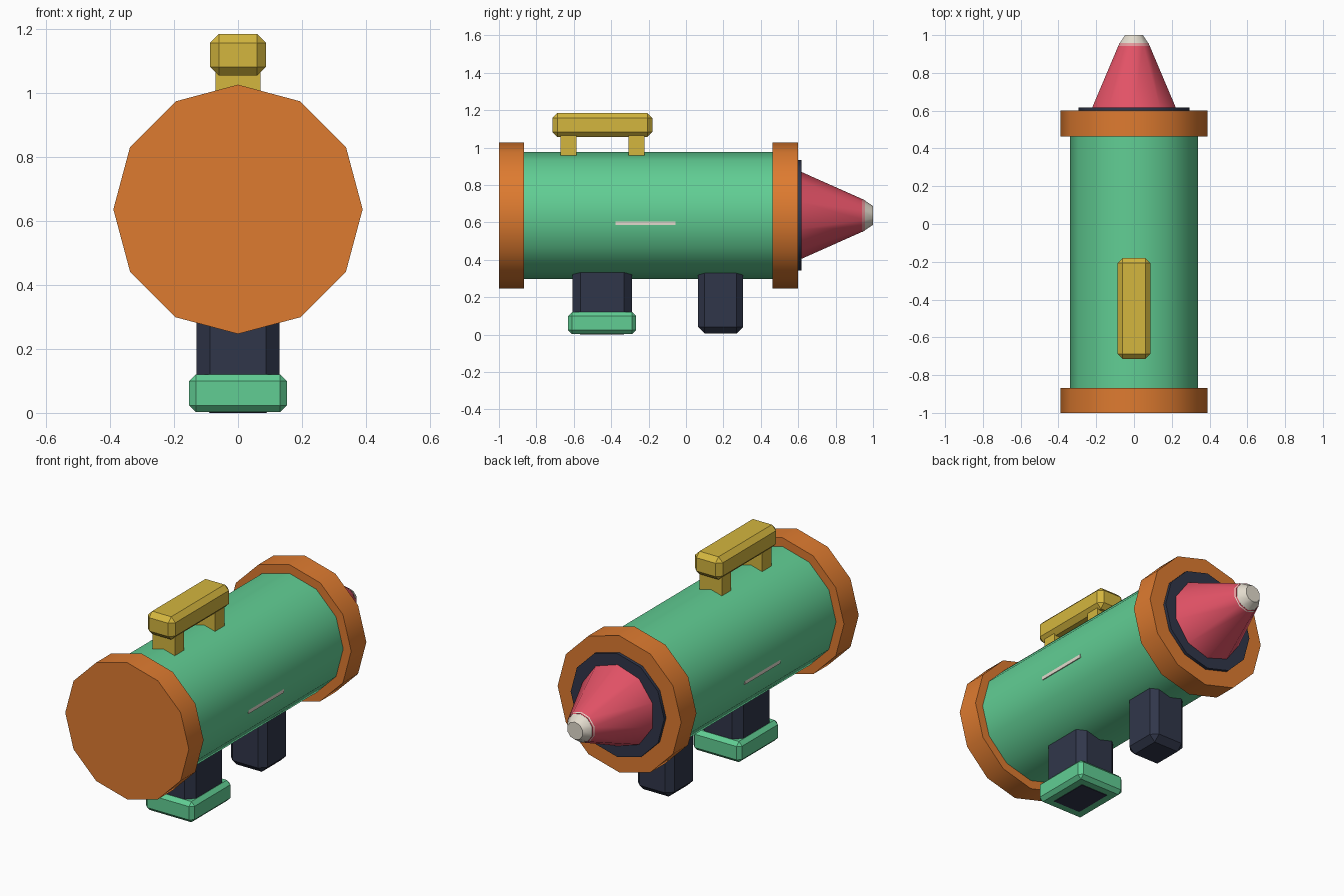
import bpy
import bmesh
from math import sin, cos, pi, radians

if "Cube" in bpy.data.objects:
    bpy.data.objects.remove(bpy.data.objects["Cube"], do_unlink=True)

AXIS_Z = 0.637  # height of the barrel's centre line


def material(name, r, g, b):
    """Make a flat material from 0-255 display values."""
    lin = [((c / 255 + 0.055) / 1.055) ** 2.4 for c in (r, g, b)] + [1.0]
    mat = bpy.data.materials.new(name)
    mat.use_nodes = True
    mat.diffuse_color = lin
    mat.node_tree.nodes["Principled BSDF"].inputs["Base Color"].default_value = lin
    return mat


orange = material("orange", 222, 123, 48)
green = material("green", 97, 206, 148)
red = material("coral red", 226, 82, 102)
navy = material("dark navy", 48, 54, 74)
yellow = material("mustard yellow", 212, 182, 62)
cream = material("off white", 226, 219, 205)


def finish(bm, name, mat):
    bmesh.ops.recalc_face_normals(bm, faces=bm.faces)
    mesh = bpy.data.meshes.new(name)
    bm.to_mesh(mesh)
    bm.free()
    mesh.materials.append(mat)
    obj = bpy.data.objects.new(name, mesh)
    bpy.context.collection.objects.link(obj)
    return obj


def barrel(name, mat, y0, y1, r0, r1, sides=12):
    """Closed tapered prism along y with a corner pointing up."""
    bm = bmesh.new()
    rings = []
    for y, r in ((y0, r0), (y1, r1)):
        angles = [2 * pi * i / sides for i in range(sides)]
        rings.append([bm.verts.new((r * sin(a), y, AXIS_Z + r * cos(a))) for a in angles])
    for ring in rings:
        bm.faces.new(ring)
    a, b = rings
    for i in range(sides):
        j = (i + 1) % sides
        bm.faces.new((a[i], a[j], b[j], b[i]))
    obj = finish(bm, name, mat)
    bpy.ops.object.select_all(action="DESELECT")
    bpy.context.view_layer.objects.active = obj
    obj.select_set(True)
    bpy.ops.object.shade_smooth_by_angle(angle=radians(40))


def block(name, mat, half_x, y0, y1, z0, z1, chamfer=0.0):
    """Box centred on x, with optional chamfered edges."""
    bm = bmesh.new()
    bmesh.ops.create_cube(bm, size=1)
    for v in bm.verts:
        v.co.x *= 2 * half_x
        v.co.y = (y0 + y1) / 2 + v.co.y * (y1 - y0)
        v.co.z = (z0 + z1) / 2 + v.co.z * (z1 - z0)
    if chamfer:
        bmesh.ops.bevel(bm, geom=bm.edges[:], offset=chamfer, segments=1,
                        affect="EDGES", profile=0.5)
    finish(bm, name, mat)


# Main tube and end rims
barrel("body", green, -0.88, 0.48, 0.34, 0.34)
barrel("front_rim", orange, -1.0, -0.867, 0.39, 0.39)
barrel("rear_rim", orange, 0.463, 0.6, 0.39, 0.39)

# Nozzle at the back
barrel("nozzle_plate", navy, 0.59, 0.618, 0.295, 0.295)
barrel("nozzle_cone", red, 0.6, 0.955, 0.24, 0.082, 10)
barrel("nozzle_tip", cream, 0.945, 1.0, 0.0875, 0.05, 10)

# Carrying handle
block("handle_bar", yellow, 0.087, -0.715, -0.18, 1.055, 1.185, 0.027)
for label, y in (("front", -0.628), ("rear", -0.265)):
    block("handle_post_" + label, yellow, 0.07, y - 0.042, y + 0.042, 0.93, 1.075)

# Grip, its base and the second support
block("grip", navy, 0.13, -0.607, -0.29, 0.0, 0.42, 0.042)
block("grip_base", green, 0.153, -0.63, -0.267, 0.002, 0.12, 0.021)
block("support", navy, 0.115, 0.065, 0.305, 0.005, 0.42, 0.035)

# Thin side stripes, showing where the bar breaks the tube surface
block("side_stripes", cream, 0.3315, -0.377, -0.057, 0.585, 0.668)
